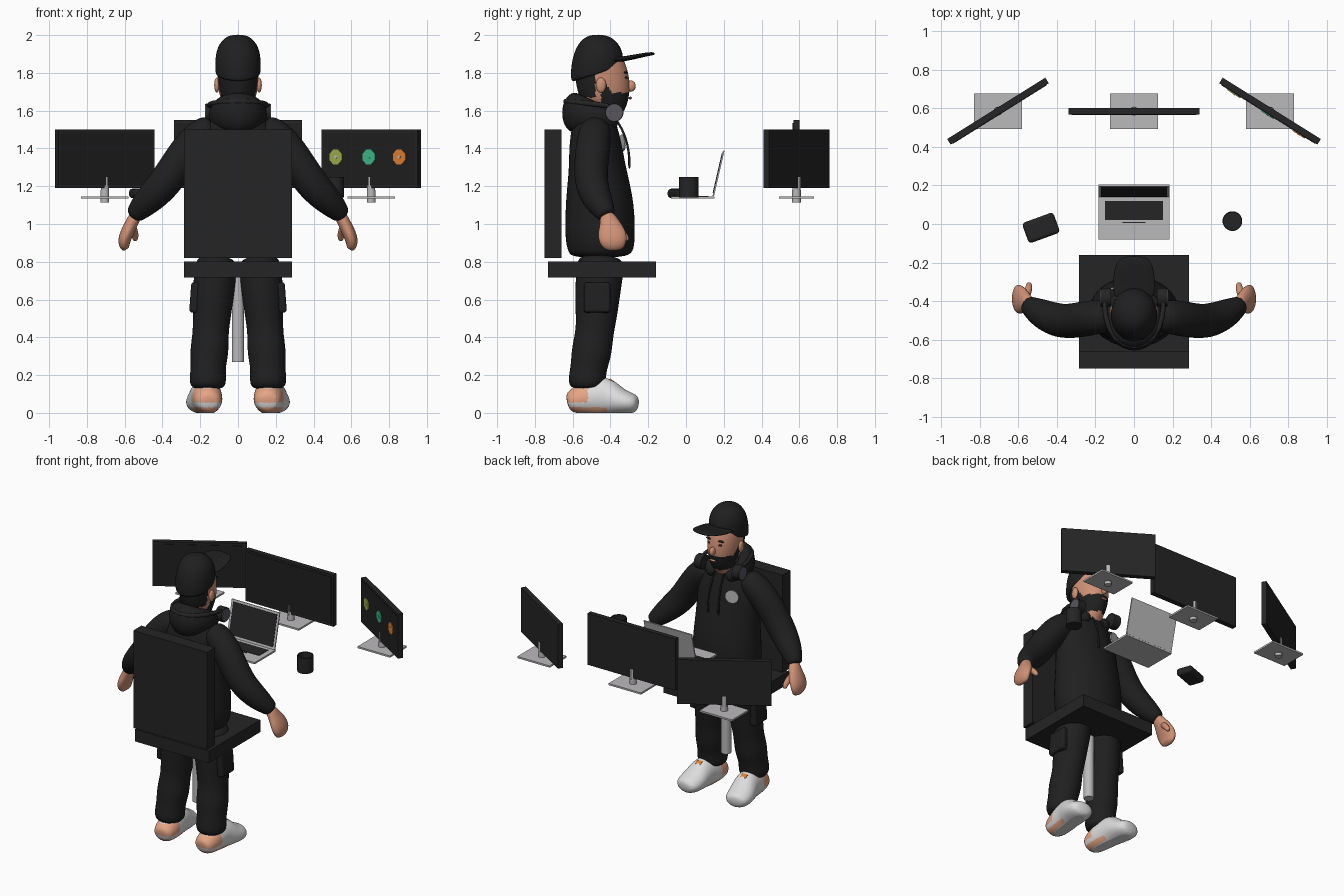
import bpy, bmesh, math
from mathutils import Vector, Matrix

cube = bpy.data.objects.get("Cube")
if cube:
    bpy.data.objects.remove(cube)


def material(name, r, g, b):
    m = bpy.data.materials.new(name)
    m.use_nodes = True
    m.diffuse_color = (r, g, b, 1)
    bsdf = next(n for n in m.node_tree.nodes if n.type == 'BSDF_PRINCIPLED')
    bsdf.inputs["Base Color"].default_value = (r, g, b, 1)
    bsdf.inputs["Roughness"].default_value = 0.8
    return m


cloth = material("black cloth", .014, .014, .014)
dark = material("charcoal", .018, .018, .018)
grey = material("light grey", .5, .49, .5)
white = material("shoe white", .72, .72, .73)
skin = material("skin", .62, .28, .18)
peach = material("peach", .8, .38, .24)
orange = material("orange", .75, .21, .03)
teal = material("teal", .05, .47, .25)
olive = material("olive green", .33, .42, .07)
slate = material("slate", .1, .09, .11)


def finish(name, bm, mats, smooth=False):
    bmesh.ops.recalc_face_normals(bm, faces=bm.faces)
    me = bpy.data.meshes.new(name)
    bm.to_mesh(me)
    bm.free()
    for m in mats:
        me.materials.append(m)
    ob = bpy.data.objects.new(name, me)
    bpy.context.collection.objects.link(ob)
    if smooth:
        me.shade_smooth()
    return ob


def box(name, loc, size, mat, rot=Matrix(), bevel=0):
    bm = bmesh.new()
    bmesh.ops.create_cube(bm, size=1)
    bmesh.ops.scale(bm, vec=size, verts=bm.verts)
    if bevel:
        bmesh.ops.bevel(bm, geom=bm.edges[:], offset=bevel, segments=3, affect='EDGES', profile=.5)
    bm.transform(Matrix.Translation(loc) @ rot)
    return finish(name, bm, [mat])


def cylinder(name, loc, radius, depth, mat, rot=Matrix(), sides=32, hollow=0):
    bm = bmesh.new()
    bmesh.ops.create_cone(bm, cap_ends=True, segments=sides, radius1=radius, radius2=radius, depth=depth)
    if hollow:
        top = max(bm.faces, key=lambda f: f.calc_center_median().z)
        bmesh.ops.inset_region(bm, faces=[top], thickness=radius * .1)
        low = bmesh.ops.extrude_face_region(bm, geom=[top])["geom"]
        bmesh.ops.delete(bm, geom=[top], context='FACES_ONLY')
        bmesh.ops.translate(bm, vec=(0, 0, -hollow), verts=[v for v in low if isinstance(v, bmesh.types.BMVert)])
    bm.transform(Matrix.Translation(loc) @ rot)
    ob = finish(name, bm, [mat])
    bpy.context.view_layer.objects.active = ob
    bpy.ops.object.select_all(action='DESELECT')
    ob.select_set(True)
    bpy.ops.object.shade_smooth_by_angle()
    return ob


def ball(name, loc, size, mat):
    bm = bmesh.new()
    bmesh.ops.create_uvsphere(bm, u_segments=16, v_segments=10, radius=1)
    bm.transform(Matrix.Translation(loc) @ Matrix.Diagonal((*size, 1)))
    return finish(name, bm, [mat], True)


def loft(name, rings, mats, ref=(0, 1, 0), side=1, rule=None, warp=None, levels=2):
    """Smooth skin over elliptical rings (x, y, z, radius, second radius)."""
    n, bm, loops = 12, bmesh.new(), []
    centres = [Vector((r[0] * side, r[1], r[2])) for r in rings]
    for i, r in enumerate(rings):
        t = (centres[min(i + 1, len(rings) - 1)] - centres[max(i - 1, 0)]).normalized()
        u = t.cross(Vector(ref)).normalized()
        v = u.cross(t)
        loop = []
        for k in range(n):
            a = math.tau * k / n
            loop.append(bm.verts.new(centres[i] + 1.04 * (u * r[3] * math.cos(a) + v * r[-1] * math.sin(a))))
        loops.append(loop)
    for p, q in zip(loops, loops[1:]):
        for k in range(n):
            bm.faces.new((p[k], p[(k + 1) % n], q[(k + 1) % n], q[k]))
    bm.faces.new(loops[0])
    bm.faces.new(loops[-1])
    ob = finish(name, bm, mats, True)
    mod = ob.modifiers.new("smooth", 'SUBSURF')
    mod.levels = mod.render_levels = levels
    me = bpy.data.meshes.new_from_object(ob.evaluated_get(bpy.context.evaluated_depsgraph_get()))
    ob.modifiers.clear()
    ob.data = me
    if warp:
        for v in me.vertices:
            v.co = warp(v.co)
    if rule:
        for f in me.polygons:
            f.material_index = rule(f.center)
    return ob


def turn(degrees, axis):
    return Matrix.Rotation(math.radians(degrees), 4, axis)


# Chair
box("chair_seat", (0, -.445, .76), (.57, .57, .085), dark)
box("chair_back", (0, -.705, 1.16), (.57, .09, .68), dark)
cylinder("chair_post", (0, -.445, .5), .033, .46, grey)

# Hooded top
loft("hoodie", [(0, -.45, .82, .2, .15), (0, -.45, .86, .215, .175), (0, -.455, .92, .235, .185),
                (0, -.455, 1.04, .235, .185), (0, -.46, 1.16, .225, .175), (0, -.47, 1.3, .22, .15),
                (0, -.48, 1.42, .22, .14), (0, -.485, 1.52, .18, .12), (0, -.48, 1.59, .11, .1),
                (0, -.47, 1.63, .08, .085)], [cloth])
half = [(.05, -.365, 1.53, .03, .03), (.1, -.41, 1.555, .045, .05), (.115, -.49, 1.58, .05, .07),
        (.075, -.57, 1.59, .065, .095)]
loft("hood", half + [(0, -.6, 1.59, .075, .11)] + [(-r[0], *r[1:]) for r in half[::-1]], [cloth], ref=(0, 0, 1))
cylinder("chest_badge", (-.12, -.336, 1.43), .045, .009, grey, turn(18, 'Z') @ turn(90, 'X'))

# Headphone band round the neck
arc = [(.15, -.38, 1.62, .012), (.155, -.47, 1.635, .014), (.11, -.6, 1.645, .014)]
loft("headphone_band", arc + [(0, -.655, 1.65, .014)] + [(-r[0], *r[1:]) for r in arc[::-1]],
     [dark], ref=(0, 0, 1), levels=1)

# Head with beard and hair
def head_colour(c):
    beard = c.y > -.45 and 1.59 < c.z < 1.695 + max(0, -.39 - c.y) * 1.3
    hair = c.y < -.48 and c.z > 1.67
    return 1 if beard or hair else 0


loft("head", [(0, -.47, 1.52, .07, .07), (0, -.45, 1.58, .07, .08), (0, -.405, 1.62, .072, .09),
              (0, -.425, 1.67, .097, .135), (0, -.44, 1.75, .108, .143), (0, -.455, 1.83, .112, .138),
              (0, -.46, 1.91, .1, .11), (0, -.46, 1.95, .06, .06)], [skin, cloth], rule=head_colour, levels=3)
ball("nose", (0, -.293, 1.73), (.018, .027, .03), skin)
ball("lips", (0, -.295, 1.667), (.026, .009, .007), skin)

# Cap
loft("cap_crown", [(0, -.472, 1.79, .115, .13), (0, -.472, 1.8, .12, .138), (0, -.47, 1.86, .122, .14),
                   (0, -.467, 1.93, .113, .122), (0, -.465, 1.98, .08, .085), (0, -.465, 2.003, .035, .035)],
     [cloth], warp=lambda c: Vector((c.x, c.y, c.z + (c.y + .47) * 1.5 * (2 - c.z))))
loft("cap_brim", [(0, -.4, 1.865, .014, .1), (0, -.34, 1.872, .014, .108), (0, -.26, 1.887, .012, .108),
                  (0, -.2, 1.9, .01, .092), (0, -.165, 1.902, .008, .06)], [cloth], ref=(1, 0, 0))
ball("cap_button", (0, -.465, 1.992), (.012, .012, .008), cloth)


def shoe_colour(c):
    heel = c.y < -.52 and .055 < c.z < .13
    sole = c.y < -.42 and .004 < c.z < .03
    return 1 if heel or sole else 0


for s, label in ((1, "left"), (-1, "right")):
    # Face details and headphones
    ball(label + "_ear", (s * .112, -.45, 1.735), (.014, .027, .04), skin)
    ball(label + "_eye", (s * .042, -.318, 1.775), (.014, .009, .007), dark)
    ball(label + "_eyebrow", (s * .045, -.32, 1.802), (.025, .009, .006), cloth)
    cylinder(label + "_headphone", (s * .145, -.38, 1.59), .049, .05, dark, turn(90, 'Y'))
    cylinder(label + "_headphone_cap", (s * .172, -.38, 1.59), .044, .008, slate, turn(90, 'Y'))
    loft(label + "_drawstring", [(.035, -.375, 1.56, .006), (.037, -.335, 1.5, .006), (.04, -.308, 1.42, .006),
                                 (.04, -.298, 1.34, .006), (.04, -.3, 1.29, .008)], [cloth], side=s, levels=1)
    # Sleeve and hand
    loft(label + "_sleeve", [(.12, -.48, 1.51, .07), (.17, -.48, 1.49, .088), (.25, -.49, 1.42, .092),
                             (.33, -.505, 1.3, .09), (.4, -.5, 1.2, .088), (.48, -.465, 1.12, .077),
                             (.535, -.43, 1.065, .055), (.555, -.415, 1.04, .045)], [cloth], side=s)
    loft(label + "_hand", [(.535, -.425, 1.06, .033, .035), (.56, -.405, 1.01, .033, .05),
                           (.585, -.395, .96, .036, .075), (.605, -.385, .91, .034, .075),
                           (.6, -.375, .875, .026, .055), (.59, -.375, .865, .015, .035)], [skin], side=s)
    loft(label + "_thumb", [(.565, -.385, .99, .022), (.55, -.35, .965, .02), (.543, -.322, .935, .018),
                            (.545, -.308, .91, .012)], [skin], side=s)
    # Trouser leg and pocket
    loft(label + "_trouser_leg", [(.11, -.45, .84, .1, .125), (.12, -.455, .75, .115, .125),
                                  (.13, -.47, .62, .108, .12), (.14, -.475, .5, .1, .108),
                                  (.145, -.485, .42, .094, .1), (.152, -.5, .32, .104, .108),
                                  (.158, -.515, .24, .09, .095), (.16, -.525, .17, .1, .1),
                                  (.16, -.525, .12, .085, .088)], [cloth], side=s)
    box(label + "_pocket", (s * .228, -.47, .61), (.05, .14, .16), cloth, turn(-s * 4, 'Y'), .015)
    # Shoe
    loft(label + "_shoe", [(.155, -.63, .055, .04, .045), (.157, -.6, .062, .065, .07),
                           (.16, -.54, .075, .085, .08), (.168, -.46, .09, .105, .08),
                           (.175, -.41, .085, .098, .083), (.185, -.35, .06, .068, .09),
                           (.193, -.29, .05, .056, .085), (.198, -.25, .045, .038, .055)],
         [white, peach], ref=(1, 0, 0), side=s, rule=shoe_colour, levels=3,
         warp=lambda c: Vector((c.x, c.y, max(c.z, 0))))
    box(label + "_shoe_tag", (s * .175, -.395, .165), (.04, .03, .02), orange, turn(-35, 'X'))


# Monitors on stands
def monitor(label, x, angle, width, height):
    centre, rot = Vector((x, .585, 1.19 + height / 2)), turn(angle, 'Z')
    box(label + "_monitor", centre, (width, .034, height), dark, rot)
    box(label + "_monitor_screen", centre + rot @ Vector((0, -.018, 0)), (width - .03, .004, height - .03), cloth, rot)
    box(label + "_stand_base", (x, .585, 1.14), (.25, .185, .012), grey)
    cylinder(label + "_stand_foot", (x, .585, 1.148), .023, .066, grey)
    cylinder(label + "_stand_post", (x, .585, 1.195), .021, .11, grey, sides=12)
    return centre, rot


monitor("centre", 0, 0, .68, .36)
monitor("right", -.705, 32, .6, .31)
centre, rot = monitor("left", .705, -32, .6, .31)
for label, offset, mat, dot in (("olive", -.206, olive, grey), ("teal", 0, teal, teal), ("orange", .19, orange, grey)):
    flat = rot @ turn(90, 'X') @ turn(22.5, 'Z')
    spot = centre + rot @ Vector((offset, -.022, .01))
    cylinder(label + "_screen_icon", spot, .042, .006, mat, flat, sides=8)
    cylinder(label + "_icon_dot", spot + rot @ Vector((0, -.003, 0)), .009, .004, dot, flat, sides=8)

# Laptop
box("laptop_base", (0, .035, 1.14), (.37, .23, .012), grey)
box("laptop_keyboard", (0, .07, 1.147), (.3, .1, .004), dark)
box("laptop_trackpad_edge", (0, .008, 1.147), (.12, .007, .004), dark)
lean = turn(-13, 'X')
lid = Vector((0, .172, 1.268))
box("laptop_lid", lid, (.37, .008, .245), grey, lean)
box("laptop_screen", lid + lean @ Vector((0, -.005, 0)), (.34, .004, .215), dark, lean)

# Mug and desk pad
cylinder("mug", (.51, .015, 1.195), .051, .11, dark, hollow=.09)
box("mouse", (-.482, -.02, 1.162), (.172, .112, .05), dark, turn(20, 'Z'), .018)
